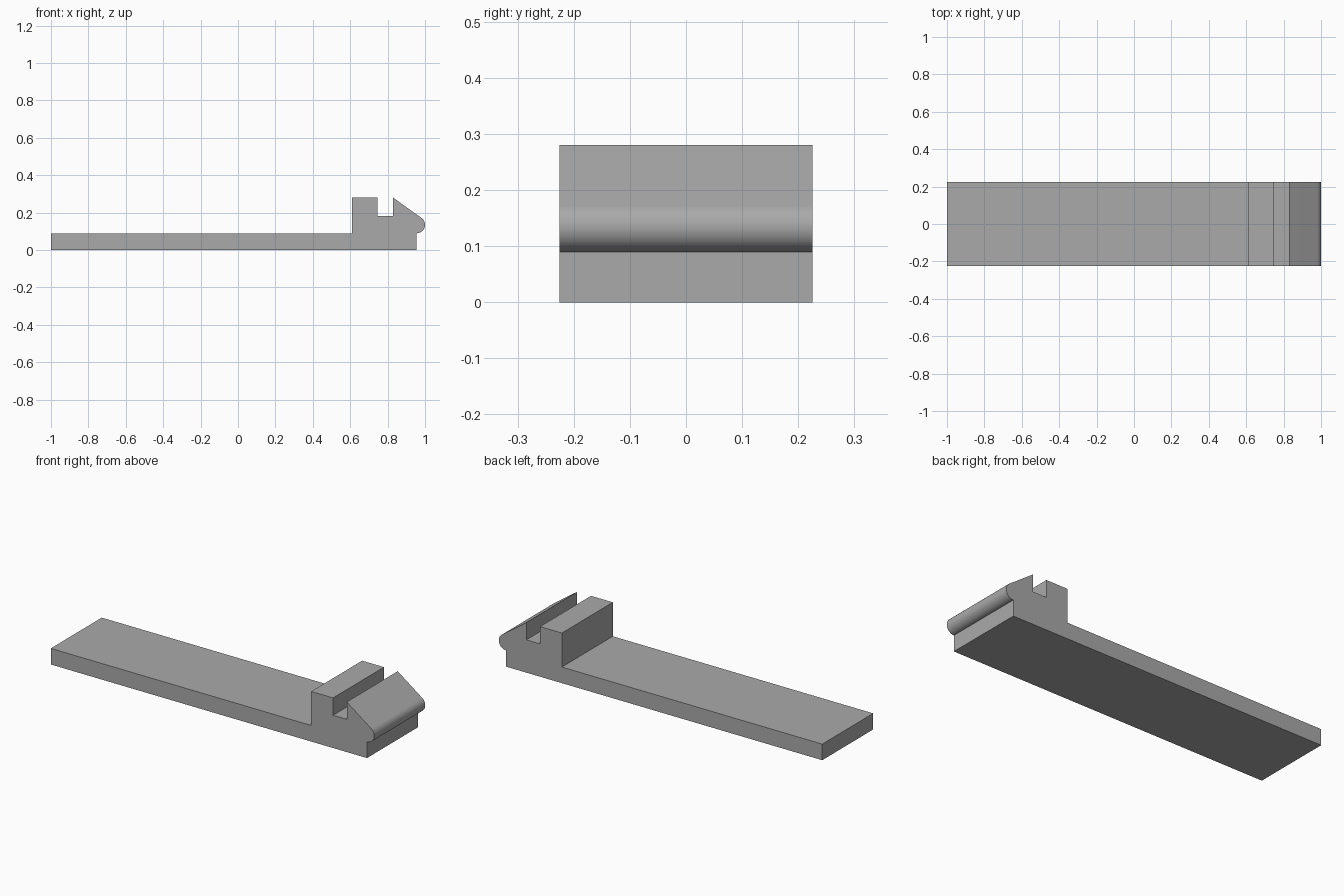
import bpy, bmesh, math

cube = bpy.data.objects.get("Cube")
if cube:
    bpy.data.objects.remove(cube, do_unlink=True)

HALF_WIDTH = 0.225
NOSE_X, NOSE_Z, NOSE_R = 0.955, 0.135, 0.045

# Plain grey material
grey = bpy.data.materials.new("plain_grey")
grey.use_nodes = True
colour = (0.4, 0.4, 0.4, 1)
grey.diffuse_color = colour
grey.node_tree.nodes["Principled BSDF"].inputs["Base Color"].default_value = colour

# Side outline: flat strip, raised block, slot and sloped lip
profile = [(NOSE_X, 0), (-1, 0), (-1, 0.09), (0.61, 0.09), (0.61, 0.28),
           (0.745, 0.28), (0.745, 0.183), (0.83, 0.183), (0.83, 0.28)]

# Rounded nose, tangent to the slope and ending under the lip
lip_x, lip_z = profile[-1]
dx, dz = NOSE_X - lip_x, NOSE_Z - lip_z
start = math.atan2(dz, dx) + math.asin(NOSE_R / math.hypot(dx, dz)) + math.pi / 2
STEPS = 24
for i in range(STEPS + 1):
    a = start + (-math.pi / 2 - start) * i / STEPS
    profile.append((NOSE_X + NOSE_R * math.cos(a), NOSE_Z + NOSE_R * math.sin(a)))

# Extrude the outline across the width
bm = bmesh.new()
face = bm.faces.new([bm.verts.new((x, -HALF_WIDTH, z)) for x, z in profile])
extruded = bmesh.ops.extrude_face_region(bm, geom=[face])
moved = [g for g in extruded["geom"] if isinstance(g, bmesh.types.BMVert)]
bmesh.ops.translate(bm, verts=moved, vec=(0, 2 * HALF_WIDTH, 0))
bmesh.ops.recalc_face_normals(bm, faces=bm.faces)
mesh = bpy.data.meshes.new("clip_strip")
bm.to_mesh(mesh)
bm.free()
mesh.materials.append(grey)

strip = bpy.data.objects.new("clip_strip", mesh)
bpy.context.collection.objects.link(strip)
bpy.ops.object.select_all(action="DESELECT")
strip.select_set(True)
bpy.context.view_layer.objects.active = strip
bpy.ops.object.shade_smooth_by_angle(angle=math.radians(30))
